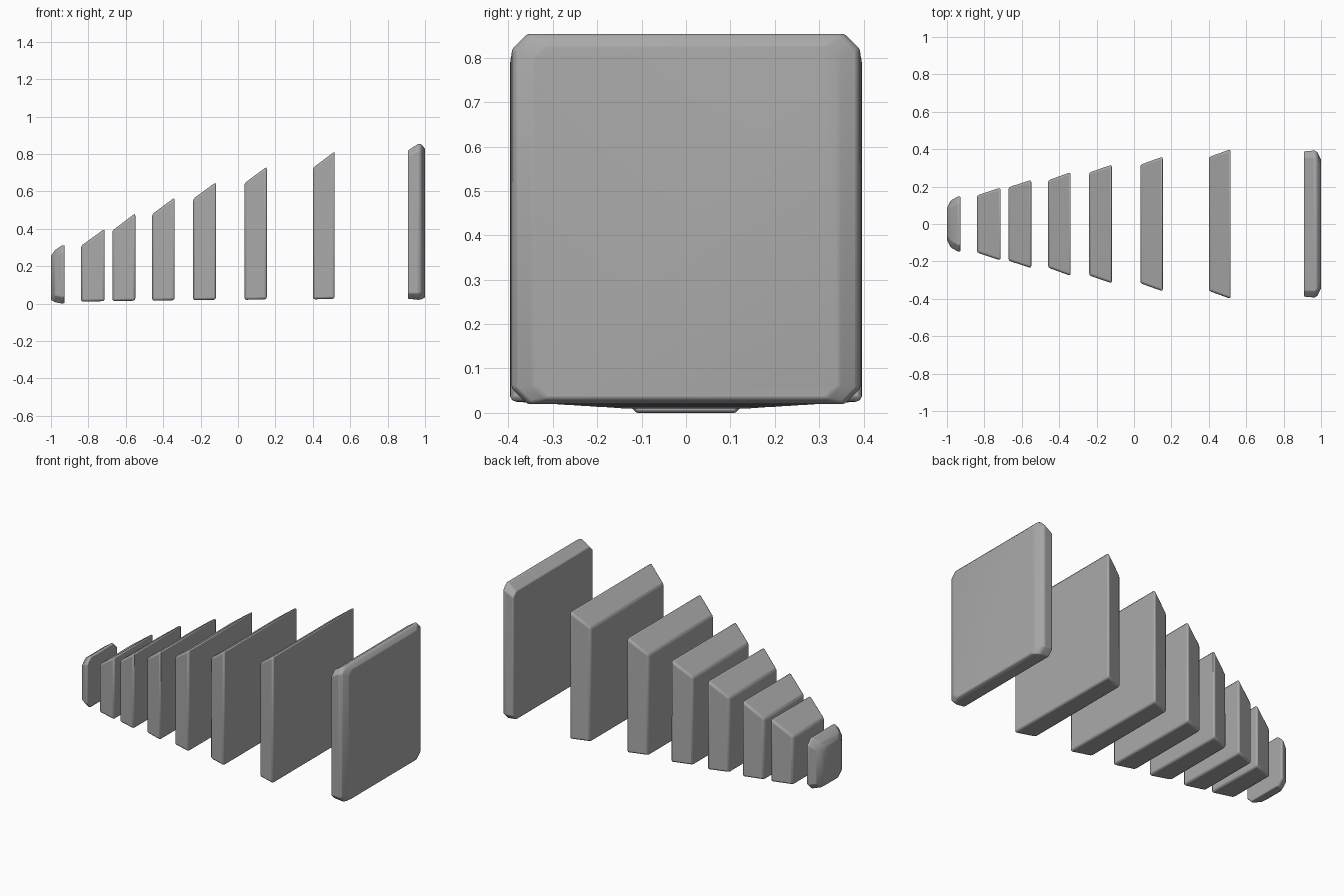
import bpy
import math

cube = bpy.data.objects.get("Cube")
if cube:
    bpy.data.objects.remove(cube, do_unlink=True)

grey = bpy.data.materials.new("plain_grey")
grey.use_nodes = True
grey.diffuse_color = (0.4, 0.4, 0.4, 1)
grey.node_tree.nodes["Principled BSDF"].inputs["Base Color"].default_value = (0.4, 0.4, 0.4, 1)


def ring(x, half, low, high, cut):
    """Upright section at x; cut clips its four corners."""
    if cut == 0:
        return [(x, -half, low), (x, half, low), (x, half, high), (x, -half, high)]
    side = [(half - cut, low), (half, low + cut), (half, high - cut), (half - cut, high)]
    return [(x, y, z) for y, z in side] + [(x, -y, z) for y, z in reversed(side)]


def slab(name, sections, bevel):
    """Loft sections along x, cap both ends and round the edges."""
    rings = [ring(*s) for s in sections]
    n = len(rings[0])
    verts = [v for r in rings for v in r]
    faces = [tuple(reversed(range(n))), tuple(range(len(verts) - n, len(verts)))]
    for k in range(len(rings) - 1):
        for i in range(n):
            j = (i + 1) % n
            faces.append((k * n + i, k * n + j, k * n + n + j, k * n + n + i))
    mesh = bpy.data.meshes.new(name)
    mesh.from_pydata(verts, [], faces)
    mesh.materials.append(grey)
    obj = bpy.data.objects.new(name, mesh)
    bpy.context.collection.objects.link(obj)
    mod = obj.modifiers.new("Rounded edges", "BEVEL")
    mod.width = bevel
    mod.segments = 2
    mod.limit_method = "ANGLE"
    mod.angle_limit = math.radians(25)
    bpy.ops.object.select_all(action="DESELECT")
    obj.select_set(True)
    bpy.context.view_layer.objects.active = obj
    bpy.ops.object.shade_smooth_by_angle(angle=math.radians(30))


# Small rounded end slab
slab("small_end_slab", [
    (-1.0, 0.085, 0.02, 0.255, 0.03),
    (-0.98, 0.125, 0.008, 0.284, 0.035),
    (-0.94, 0.148, 0.0, 0.312, 0.035),
    (-0.927, 0.145, 0.003, 0.31, 0.035)], 0.004)

# Tapered middle slabs: left x, right x, top heights, half widths
middle = [
    (-0.84, -0.713, 0.308, 0.40, 0.153, 0.195),
    (-0.672, -0.549, 0.39, 0.483, 0.196, 0.236),
    (-0.46, -0.339, 0.477, 0.567, 0.233, 0.277),
    (-0.24, -0.118, 0.56, 0.649, 0.275, 0.317),
    (0.034, 0.154, 0.643, 0.732, 0.317, 0.36),
    (0.4, 0.517, 0.726, 0.813, 0.358, 0.4),
]
for i, (xa, xb, za, zb, ya, yb) in enumerate(middle):
    low = 0.01 + 0.0025 * i
    slab(f"middle_slab_{i + 1}",
         [(xa, ya, low, za, 0), (xb, yb, low + 0.003, zb, 0)], 0.012)

# Large end slab with a chamfered outer rim
slab("large_end_slab", [
    (0.908, 0.388, 0.026, 0.818, 0.03),
    (0.965, 0.393, 0.02, 0.855, 0.035),
    (0.98, 0.385, 0.022, 0.852, 0.035),
    (1.0, 0.345, 0.032, 0.828, 0.03)], 0.005)
